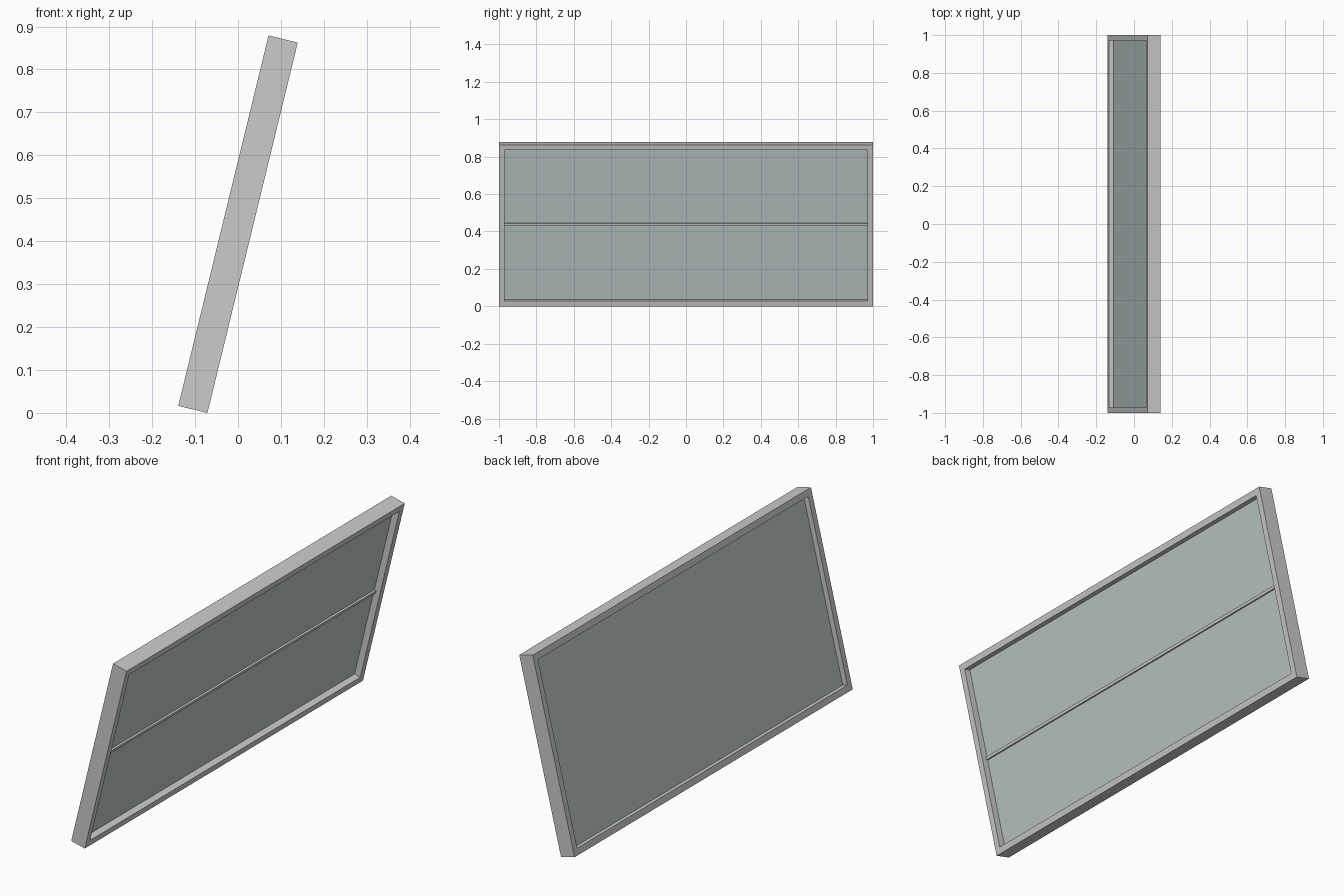
import bpy, bmesh, math
from mathutils import Matrix

if "Cube" in bpy.data.objects:
    bpy.data.objects.remove(bpy.data.objects["Cube"])

TILT = math.radians(13.7)
L, W, T, B = 0.888, 2.0, 0.07, 0.029   # height, width, thickness, border
PLACE = Matrix.Translation((0, 0, 0.4395)) @ Matrix.Rotation(TILT, 4, 'Y')

glass = bpy.data.materials.new("panel_grey")
glass.diffuse_color = (0.5, 0.58, 0.57, 1)
glass.use_nodes = True
glass.node_tree.nodes["Principled BSDF"].inputs["Base Color"].default_value = glass.diffuse_color


def finish(bm, name, mat=None):
    bmesh.ops.recalc_face_normals(bm, faces=bm.faces)
    bm.transform(PLACE)
    me = bpy.data.meshes.new(name)
    bm.to_mesh(me)
    bm.free()
    if mat:
        me.materials.append(mat)
    ob = bpy.data.objects.new(name, me)
    bpy.context.collection.objects.link(ob)
    return ob


def box(name, x0, x1, w, h, mat=None):
    bm = bmesh.new()
    bmesh.ops.create_cube(bm, size=1)
    bm.transform(Matrix.Translation(((x0 + x1) / 2, 0, 0)) @ Matrix.Diagonal((x1 - x0, w, h, 1)))
    return finish(bm, name, mat)


# Frame: rectangular section carried round the four corners
bm = bmesh.new()
section = [(-T / 2, 0), (T / 2, 0), (T / 2, B), (-T / 2, B)]
rings = [[bm.verts.new((x, sy * (W / 2 - i), sz * (L / 2 - i))) for sy, sz in
          ((-1, -1), (1, -1), (1, 1), (-1, 1))] for x, i in section]
for a, b in zip(rings, rings[1:] + rings[:1]):
    for k in range(4):
        n = (k + 1) % 4
        bm.faces.new((a[k], a[n], b[n], b[k]))
finish(bm, "frame")

# Recessed panel and the slim bar across its underside
box("panel", -0.011, 0.005, W - 2 * B, L - 2 * B, glass)
box("cross_bar", 0.004, 0.014, W - 2 * B, 0.013)
